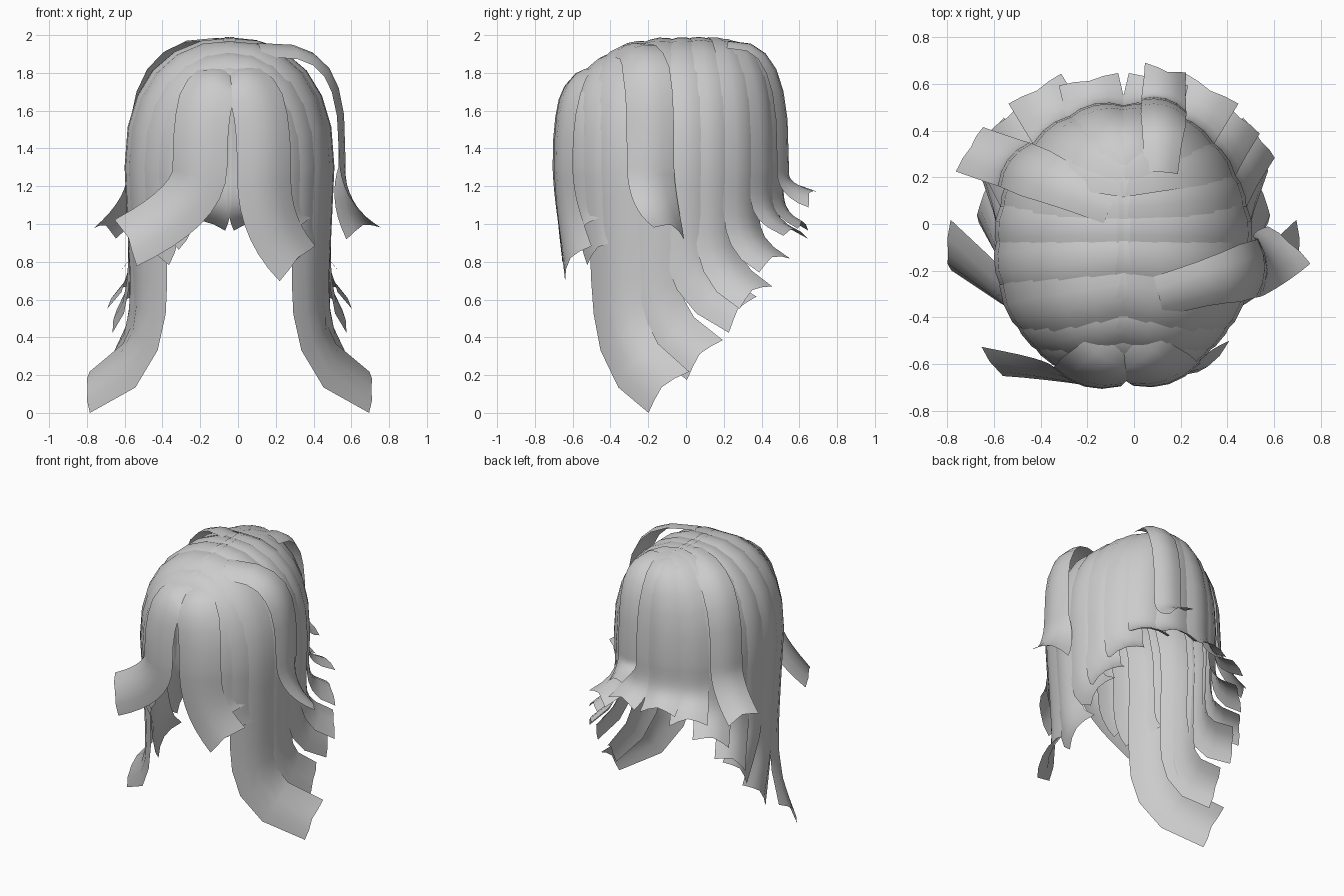
import bpy
from math import cos, sin, pi, radians
from mathutils import Vector

cube = bpy.data.objects.get("Cube")
if cube:
    bpy.data.objects.remove(cube, do_unlink=True)

hair = bpy.data.materials.new("hair_grey")
hair.use_nodes = True
GREY = (0.6, 0.6, 0.6, 1)
hair.diffuse_color = GREY
hair.node_tree.nodes["Principled BSDF"].inputs["Base Color"].default_value = GREY

PART_X = -0.045      # the parting sits a little off centre
HEAD_Y = -0.085      # middle of the skull
RIM_Z = 1.3          # height where the locks leave the skull
ACROSS = (-1, -0.5, 0, 0.5, 1)
ARC_STEPS, FALL_STEPS = 6, 8


def lock_path(root_x, root_y, bearing, tip, lift, curl, bend):
    """Over the skull from the parting to the rim, then down and out to the tip."""
    root = Vector((root_x, root_y, 1.96 - 1.25 * abs(root_y) ** 3))
    angle = radians(bearing)
    rim = Vector((0.52 * lift * cos(angle), HEAD_Y + 0.58 * lift * sin(angle), RIM_Z))
    tip = Vector(tip)
    path = []
    for i in range(ARC_STEPS):
        t = i / ARC_STEPS * pi / 2
        p = root.lerp(rim, sin(t) ** bend)
        p.z = RIM_Z + (root.z - RIM_Z) * cos(t) ** bend
        path.append(p)
    tuck = 0.09 * (RIM_Z - tip.z)     # long locks hang slightly inward
    for i in range(FALL_STEPS + 1):
        k = i / FALL_STEPS
        p = (rim * (1 - tuck * k)).lerp(tip, k ** curl)
        p.z = RIM_Z + (tip.z - RIM_Z) * k
        path.append(p)
    return path


def lock(name, root_y, bearing, tip, width, curl, side=1, root_x=-0.03,
         lift=1.0, bend=0.85, twist=0.0):
    """A curved ribbon of hair that wraps around the head."""
    path = lock_path(root_x, root_y, bearing, tip, lift, curl, bend)
    last = len(path) - 1
    verts, faces = [], []
    for i, p in enumerate(path):
        along = (path[min(i + 1, last)] - path[max(i - 1, 0)]).normalized()
        out = p - Vector((0, HEAD_Y, min(p.z, 1.3)))
        wide = along.cross(out).normalized()
        out = wide.cross(along)
        turn = twist * (i / last) ** 2
        wide, out = wide * cos(turn) + out * sin(turn), out * cos(turn) - wide * sin(turn)
        w = width * (0.75 + 0.25 * min(1, i / ARC_STEPS * 2))
        for u in ACROSS:
            v = p + wide * (u * w / 2) + out * (0.14 * w * (1 - u * u))
            if i == last:                      # notched tip
                v -= along * 0.03 * (1 - abs(u))
            verts.append((PART_X + side * v.x, v.y, max(v.z, 0)))
    n = len(ACROSS)
    for i in range(last):
        for j in range(n - 1):
            a = i * n + j
            face = (a, a + 1, a + n + 1, a + n)
            faces.append(face[::side])
    mesh = bpy.data.meshes.new(name)
    mesh.from_pydata(verts, [], faces)
    mesh.materials.append(hair)
    mesh.shade_smooth()
    bpy.context.collection.objects.link(bpy.data.objects.new(name, mesh))


# Locks on both sides: name, root along the parting, bearing, tip, width
PAIRED = [
    ("fringe_under_lock", -0.52, -57, (0.35, -0.52, 0.95), 0.27),
    ("temple_lock", -0.43, -45, (0.4, -0.43, 0.85), 0.28),
    ("front_long_lock", -0.3, -32, (0.74, -0.09, 0.1), 0.32),
    ("second_long_lock", -0.14, -11, (0.59, 0.1, 0.28), 0.29),
    ("side_lock", 0, 9, (0.57, 0.3, 0.52), 0.26),
    ("rear_side_lock", 0.11, 25, (0.58, 0.37, 0.61), 0.25),
    ("rear_corner_lock", 0.2, 41, (0.49, 0.47, 0.78), 0.26),
    ("back_outer_lock", 0.25, 58, (0.38, 0.58, 0.93), 0.26),
    ("back_centre_lock", 0.27, 77, (0.15, 0.62, 0.97), 0.26),
]
for name, root_y, bearing, tip, width in PAIRED:
    curl = 3.5 + 3 * (RIM_Z - tip[2])          # long locks flare late
    for prefix, side in (("left_", 1), ("right_", -1)):
        lock(prefix + name, root_y, bearing, tip, width, curl, side)

# Fringe: the left half hangs, the right half sweeps sideways
lock("left_fringe", -0.52, -70, (0.36, -0.57, 0.79), 0.3, 2.5, root_x=0.03, lift=1.03)
lock("right_fringe", -0.52, -73, (0.55, -0.59, 0.9), 0.3, 2, -1, root_x=0.03, lift=1.03)

# Outer locks sweeping over the others
lock("left_swept_lock", -0.31, -9, (0.71, -0.09, 0.95), 0.25, 2, root_x=0.15,
     lift=1.13, bend=0.6, twist=1.1)
lock("right_swept_lock", 0.08, 33, (0.66, 0.32, 0.95), 0.23, 2, -1, root_x=0.05,
     lift=1.08, bend=0.75)
lock("back_swept_lock", 0.22, 72, (0.18, 0.67, 1.13), 0.2, 3, root_x=0.16,
     lift=1.08, bend=0.7)
